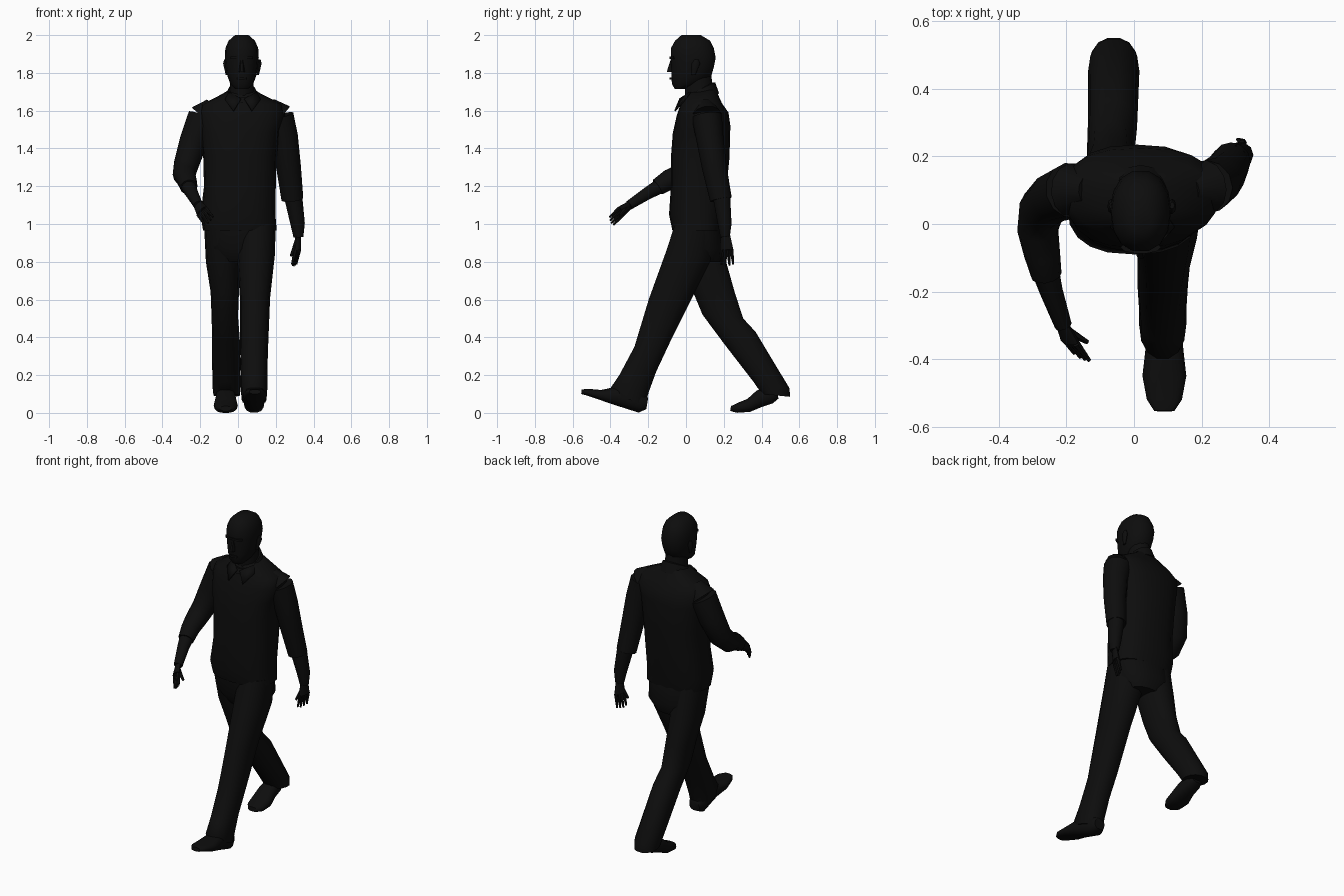
import bpy, bmesh, math
from mathutils import Vector

cube = bpy.data.objects.get("Cube")
if cube:
    bpy.data.objects.remove(cube, do_unlink=True)

black = bpy.data.materials.new("near_black")
black.use_nodes = True
shade = (.004, .004, .004, 1)
black.diffuse_color = shade
black.node_tree.nodes["Principled BSDF"].inputs["Base Color"].default_value = shade


def finish(name, bm):
    """Turn a bmesh into a smooth-shaded black part."""
    bmesh.ops.recalc_face_normals(bm, faces=bm.faces)
    mesh = bpy.data.meshes.new(name)
    bm.to_mesh(mesh)
    bm.free()
    mesh.materials.append(black)
    part = bpy.data.objects.new(name, mesh)
    bpy.context.collection.objects.link(part)
    bpy.ops.object.select_all(action='DESELECT')
    part.select_set(True)
    bpy.context.view_layer.objects.active = part
    bpy.ops.object.shade_smooth_by_angle(angle=math.radians(50))
    return part


def loft(name, rings, sides, power):
    """Skin rings of (centre, half axis, half axis); power below one squares them."""
    bm = bmesh.new()
    loops = []
    for centre, across, along in rings:
        loop = []
        for i in range(sides):
            angle = math.tau * i / sides
            p, q = (math.copysign(abs(f(angle)) ** power, f(angle))
                    for f in (math.cos, math.sin))
            loop.append(bm.verts.new(centre + across * p + along * q))
        loops.append(loop)
    for low, high in zip(loops, loops[1:]):
        for i in range(sides):
            j = (i + 1) % sides
            bm.faces.new((low[i], low[j], high[j], high[i]))
    bm.faces.new(loops[0])
    bm.faces.new(loops[-1])
    return finish(name, bm)


def ring(front, back, half_width, x=.02):
    """Cross-section spanning two (y, z) edge points."""
    a, b = Vector((x, *front)), Vector((x, *back))
    return (a + b) / 2, Vector((half_width, 0, 0)), (b - a) / 2


def level(z, front, back, half_width, x=.02):
    """Horizontal cross-section."""
    return ring((front, z), (back, z), half_width, x)


def limb(name, path, start, end, side=(1, 0, 0), flat=1, sides=10):
    """Tube along a path, its radius running evenly from start to end."""
    path = [Vector(p) for p in path]
    last = len(path) - 1
    rings = []
    for i, p in enumerate(path):
        tangent = (path[min(i + 1, last)] - path[max(i - 1, 0)]).normalized()
        across = Vector(side)
        across = (across - tangent * across.dot(tangent)).normalized()
        radius = start + (end - start) * i / last
        rings.append((p, across * radius, tangent.cross(across) * radius * flat))
    return loft(name, rings, sides, 1)


# Head and neck
loft("head", [
    level(z=1.715, front=-.06, back=0, half_width=.035),
    level(z=1.74, front=-.076, back=.07, half_width=.06),
    level(z=1.78, front=-.08, back=.135, half_width=.075),
    level(z=1.83, front=-.08, back=.15, half_width=.086),
    level(z=1.88, front=-.083, back=.16, half_width=.09),
    level(z=1.93, front=-.083, back=.15, half_width=.087),
    level(z=1.97, front=-.06, back=.13, half_width=.07),
    level(z=2, front=-.025, back=.08, half_width=.036)], sides=14, power=.9)
loft("neck", [
    ring(front=(0, 1.6), back=(.15, 1.65), half_width=.07),
    ring(front=(-.01, 1.74), back=(.135, 1.8), half_width=.06)], sides=14, power=1)

# Face
loft("nose", [
    level(z=1.805, front=-.105, back=-.06, half_width=.017),
    level(z=1.82, front=-.1, back=-.06, half_width=.014),
    level(z=1.87, front=-.083, back=-.06, half_width=.008)], sides=6, power=1)
for name, height, width in (("brow", 1.88, .06), ("lips", 1.77, .027)):
    loft(name, [
        level(z=height + step, front=-.088, back=-.05, half_width=width)
        for step in (-.006, .006)], sides=10, power=1)
for label, way in (("left", 1), ("right", -1)):
    edge = .023 + way * .09
    loft(label + "_ear", [
        level(z=1.79, front=.03, back=.05, half_width=.006, x=edge - way * .008),
        level(z=1.85, front=.03, back=.075, half_width=.012, x=edge),
        level(z=1.87, front=.045, back=.065, half_width=.007, x=edge)],
        sides=8, power=1)

# Shirt and collar
loft("shirt", [
    level(z=.965, front=-.072, back=.185, half_width=.195, x=.01),
    level(z=1.05, front=-.09, back=.2, half_width=.198, x=0),
    level(z=1.2, front=-.08, back=.215, half_width=.19, x=.01),
    level(z=1.35, front=-.08, back=.23, half_width=.194, x=.01),
    ring(front=(-.07, 1.48), back=(.235, 1.52), half_width=.21, x=.01),
    ring(front=(-.05, 1.57), back=(.225, 1.59), half_width=.23),
    ring(front=(-.03, 1.63), back=(.19, 1.64), half_width=.21),
    ring(front=(-.01, 1.67), back=(.165, 1.695), half_width=.11),
    ring(front=(0, 1.69), back=(.15, 1.72), half_width=.07)], sides=20, power=.8)
loft("collar", [
    ring(front=(-.035, 1.64), back=(.175, 1.69), half_width=.1),
    ring(front=(-.02, 1.67), back=(.155, 1.75), half_width=.072),
    ring(front=(0, 1.67), back=(.14, 1.75), half_width=.064)], sides=16, power=1)
for label, way in (("left", 1), ("right", -1)):
    bm = bmesh.new()
    outline = (.075, .02, 1.7), (.01, -.035, 1.665), (.05, -.062, 1.6), (.095, -.01, 1.66)
    bm.faces.new([bm.verts.new((.025 + way * x, y, z)) for x, y, z in outline])
    flap = finish(label + "_collar_flap", bm)
    flap.modifiers.new("thickness", 'SOLIDIFY').thickness = .008

# Trousers
loft("trouser_seat", [
    level(z=.8, front=-.02, back=.18, half_width=.12, x=.01),
    level(z=.87, front=-.065, back=.21, half_width=.17, x=.01),
    level(z=1, front=-.065, back=.18, half_width=.185, x=.01)], sides=18, power=.85)
loft("left_trouser_leg", [
    level(z=1, front=-.06, back=.15, half_width=.1, x=.1),
    ring(front=(-.11, .85), back=(.14, .82), half_width=.1, x=.095),
    ring(front=(-.2, .6), back=(.04, .62), half_width=.08, x=.09),
    ring(front=(-.275, .35), back=(-.08, .38), half_width=.075, x=.085),
    ring(front=(-.355, .2), back=(-.155, .22), half_width=.07, x=.085),
    ring(front=(-.4, .135), back=(-.195, .11), half_width=.07, x=.085),
    ring(front=(-.385, .1), back=(-.215, .04), half_width=.066, x=.085)],
    sides=14, power=.9)
loft("right_trouser_leg", [
    level(z=1, front=-.06, back=.17, half_width=.095, x=-.085),
    level(z=.8, front=-.02, back=.215, half_width=.09, x=-.08),
    level(z=.64, front=.035, back=.26, half_width=.075, x=-.07),
    ring(front=(.085, .52), back=(.305, .5), half_width=.07, x=-.07),
    ring(front=(.2, .365), back=(.37, .43), half_width=.073, x=-.064),
    ring(front=(.355, .165), back=(.55, .13), half_width=.076, x=-.06),
    ring(front=(.4, .1), back=(.553, .085), half_width=.07, x=-.06)],
    sides=14, power=.9)

# Shoes: the forward one rests on its heel, the rear one on its toe
loft("left_shoe", [
    ring(front=(-.21, .02), back=(-.2, .08), half_width=.035, x=.085),
    ring(front=(-.25, 0), back=(-.23, .12), half_width=.055, x=.085),
    ring(front=(-.375, .04), back=(-.365, .14), half_width=.056, x=.09),
    ring(front=(-.45, .066), back=(-.45, .122), half_width=.065, x=.09),
    ring(front=(-.52, .09), back=(-.52, .128), half_width=.052, x=.09),
    ring(front=(-.555, .1), back=(-.552, .124), half_width=.03, x=.09)],
    sides=14, power=.8)
loft("right_shoe", [
    ring(front=(.49, .075), back=(.475, .14), half_width=.035, x=-.065),
    ring(front=(.46, .05), back=(.44, .14), half_width=.05, x=-.065),
    ring(front=(.4, .03), back=(.375, .12), half_width=.054, x=-.065),
    ring(front=(.34, .005), back=(.325, .075), half_width=.064, x=-.065),
    ring(front=(.27, 0), back=(.27, .052), half_width=.056, x=-.065),
    ring(front=(.234, .01), back=(.238, .036), half_width=.03, x=-.065)],
    sides=14, power=.8)


def hand(label, wrist, knuckles, tips, side, thumb):
    """Palm, four tapering fingers spread along side, and a thumb."""
    wrist, knuckles, tips, thumb = map(Vector, (wrist, knuckles, tips, thumb))
    spread = Vector(side).normalized() * .018
    limb(label + "_palm", [wrist, wrist.lerp(knuckles, .5), knuckles],
         start=.026, end=.037, side=side, flat=.5)
    for i in range(4):
        offset = spread * (i - 1.5)
        shorten = (knuckles - tips) * abs(i - 1.3) * .08
        limb(f"{label}_finger_{i + 1}",
             [knuckles + offset, tips + offset * 1.2 + shorten],
             start=.012, end=.006, sides=6)
    limb(label + "_thumb", [wrist.lerp(knuckles, .4), thumb],
         start=.016, end=.007, sides=6)


# Left arm, swung back
limb("left_shoulder", [(.16, .1, 1.63), (.215, .11, 1.57)], start=.045, end=.08, sides=12)
limb("left_sleeve", [(.215, .11, 1.57), (.245, .125, 1.46), (.268, .15, 1.3),
                     (.288, .185, 1.13)], start=.08, end=.058, sides=12)
limb("left_forearm", [(.288, .185, 1.17), (.316, .205, 1), (.32, .207, .93)],
     start=.05, end=.026)
hand("left", wrist=(.32, .207, .95), knuckles=(.314, .215, .865),
     tips=(.295, .22, .775), side=(.3, .9, 0), thumb=(.28, .18, .83))

# Right arm, swung forward and bent
turn = (1, -1, 0)
limb("right_shoulder", [(-.13, .1, 1.63), (-.185, .1, 1.565)],
     start=.045, end=.08, side=turn, sides=12)
limb("right_sleeve", [(-.185, .1, 1.565), (-.235, .08, 1.44), (-.273, .045, 1.32),
                      (-.285, -.02, 1.26), (-.272, -.09, 1.235), (-.26, -.15, 1.195)],
     start=.083, end=.046, side=turn, sides=12)
limb("right_forearm", [(-.268, -.12, 1.21), (-.245, -.2, 1.165), (-.21, -.3, 1.1)],
     start=.043, end=.026)
hand("right", wrist=(-.215, -.29, 1.105), knuckles=(-.19, -.345, 1.065),
     tips=(-.15, -.4, 1.01), side=(.7, -.35, .6), thumb=(-.138, -.35, 1.045))
